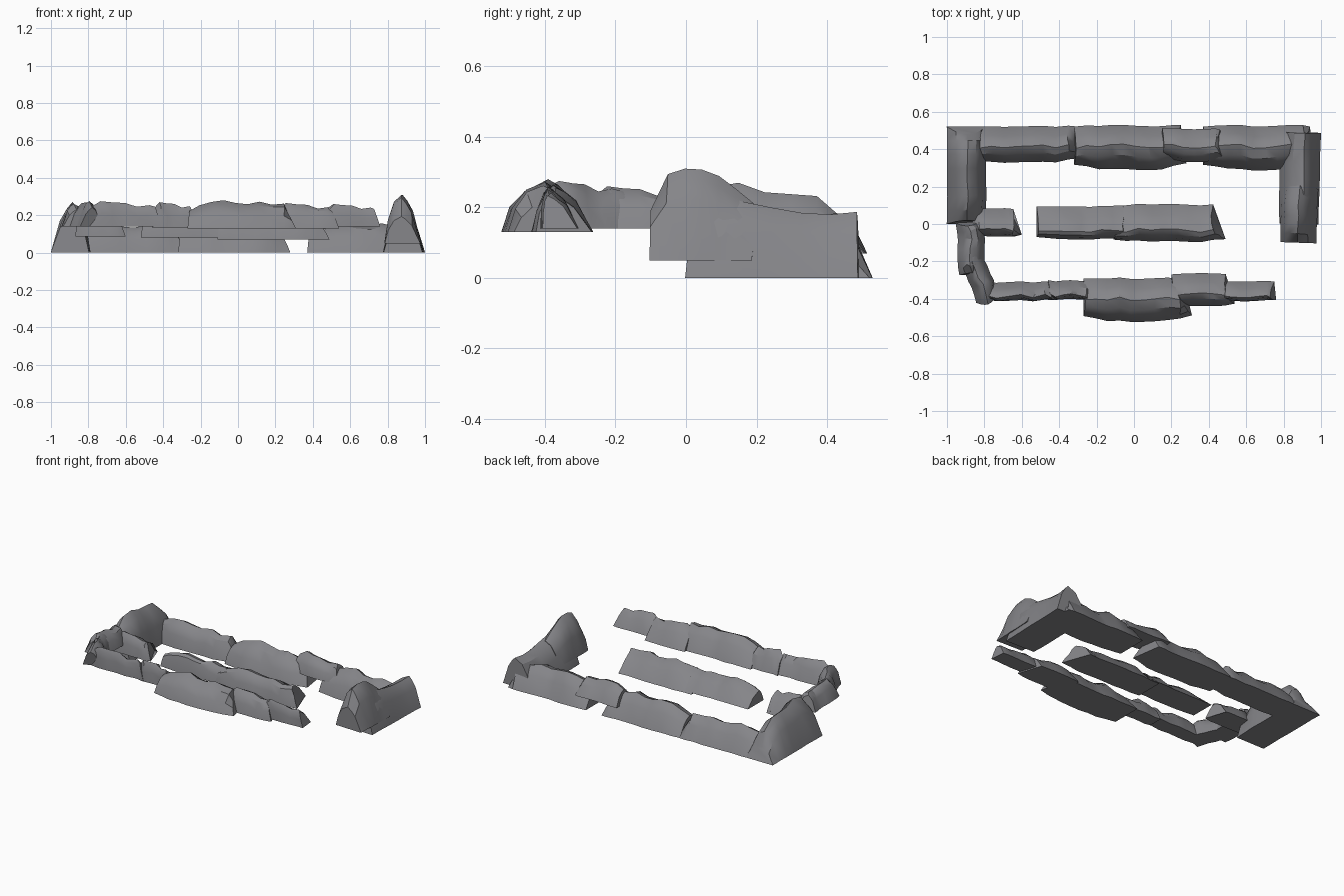
import bpy
import bmesh
import math
import random
from mathutils import Vector

random.seed(4)

cube = bpy.data.objects.get("Cube")
if cube:
    bpy.data.objects.remove(cube, do_unlink=True)

stone = bpy.data.materials.new("grey_stone")
stone.use_nodes = True
stone.diffuse_color = (0.235, 0.235, 0.25, 1)
shader = next(n for n in stone.node_tree.nodes if n.type == "BSDF_PRINCIPLED")
shader.inputs["Base Color"].default_value = stone.diffuse_color
shader.inputs["Roughness"].default_value = 0.9

# Crest outlines along a ledge, as fractions of its height
LONG = (.62, .82, .94, 1, .9, .86, .95, .84, .88, .55)
SHORT = (.75, 1, .95, .93, .78, .84, .78)
CORNER = (.72, .95, 1, .9, .88, .86, .62, .3)
SLOPE = (.78, .75, .77, .83, .9, 1, .8)
DOME = (.58, .78, .92, .99, 1, .94, .55)


def ledge(name, start, end, base, top, outer, inner, crest=LONG,
          lean=(.01, .03), slant=0, taper=.75, rough=.012):
    """Loft a rocky ledge along its crest; the outer side lies left of travel."""
    start, end = Vector(start), Vector(end)
    along = (end - start).normalized()
    left = Vector((-along.y, along.x))
    # Cross-section as offset and level: long outer slope, steep bulging inner face
    section = (
        (outer, 0), (outer * .55, .66), (outer * .25, .88), (0, 1),
        (-inner * .45, .85), (-inner * .78, .5), (-inner, 0),
    )
    bm = bmesh.new()
    rings = []
    last = len(crest) - 1
    for i, rise in enumerate(crest):
        t = i / last
        centre = start.lerp(end, t)
        wave = random.uniform(-rough, rough)
        # The inner foot narrows toward both ends
        narrow = taper + (1 - taper) * min(1, 4 * min(t, 1 - t))
        ring = []
        for offset, level in section:
            across = offset if offset > 0 else offset * narrow
            across += wave * (.4 + .6 * level)
            spot = centre + left * across
            z = base + (top - base) * rise * level
            if i == 0:
                spot += along * lean[0] * level
            elif i == last:
                # The far end leans back and is cut at a slant
                cut = slant * (offset + inner) / (outer + inner)
                spot -= along * (lean[1] * level + cut)
            elif 0 < level < 1:
                spot += along * random.uniform(-rough, rough)
                z += random.uniform(-rough, rough) / 2
            ring.append(bm.verts.new((spot.x, spot.y, z)))
        rings.append(ring)
    count = len(section)
    for a, b in zip(rings, rings[1:]):
        for j in range(count):
            k = (j + 1) % count
            bm.faces.new((a[j], a[k], b[k], b[j]))
    bm.faces.new(rings[0])
    bm.faces.new(reversed(rings[-1]))
    bmesh.ops.recalc_face_normals(bm, faces=bm.faces)
    mesh = bpy.data.meshes.new(name)
    bm.to_mesh(mesh)
    bm.free()
    mesh.materials.append(stone)
    obj = bpy.data.objects.new(name, mesh)
    bpy.context.collection.objects.link(obj)
    bpy.ops.object.select_all(action="DESELECT")
    obj.select_set(True)
    bpy.context.view_layer.objects.active = obj
    bpy.ops.object.shade_smooth_by_angle(angle=math.radians(32))


def row(prefix, y, slant, pieces):
    """Place several ledges that run along x with their crests at about the same y."""
    for label, x0, x1, base, top, outer, inner, crest in pieces:
        ledge(prefix + label, (x0, y), (x1, y), base, top, outer, inner, crest,
              slant=slant)


# Back row, on the ground
row("back_ledge_", .415, .03, (
    ("left", -.9, -.28, 0, .155, .107, .085, LONG),
    ("centre", -.32, .28, 0, .165, .11, .125, LONG),
    ("bridge", .15, .49, .07, .185, .095, .08, SHORT),
    ("right", .37, .97, 0, .165, .11, .125, LONG),
))

# Middle row, one step up
row("middle_ledge_", -.035, .07, (
    ("stub", -.87, -.6, .085, .215, .115, .035, SHORT),
    ("left", -.52, 0, .08, .195, .13, .045, LONG),
    ("right", -.11, .49, .07, .205, .138, .06, LONG),
))

# Front row, the highest step
row("front_ledge_", -.385, .01, (
    ("far_left", -.8, -.41, .14, .275, .075, .025, SHORT),
    ("left", -.46, -.22, .135, .27, .08, .02, SHORT),
    ("far_right", .46, .76, .14, .26, .08, .025, SHORT),
))
row("front_ledge_", -.4, .05, (
    ("centre", -.27, .31, .13, .28, .11, .12, LONG),
))
row("front_ledge_", -.375, .05, (
    ("right", .2, .54, .13, .265, .11, .065, SHORT),
))

# Left side: tall corner, then a curve of rocks leading to the front row
ledge("left_corner", (-.89, 0), (-.89, .52), 0, .27, .11, .1, CORNER,
      lean=(.02, .04), taper=.95, rough=.004)
ledge("left_curve_rear", (-.865, -.27), (-.88, .01), .14, .26, .07, .075, SHORT,
      lean=(.01, .02))
ledge("left_curve_front", (-.785, -.4), (-.87, -.17), .14, .275, .06, .065, SHORT,
      lean=(-.03, .01))

# Right side: low wall with a tall rounded boulder at its front end
ledge("right_wall", (.915, .49), (.9, 0), 0, .24, .085, .13, SLOPE,
      lean=(.005, .02), taper=.95, rough=.004)
ledge("right_boulder", (.885, .19), (.875, -.1), .05, .31, .1, .095, DOME,
      lean=(-.015, .0), taper=.95, rough=.006)
